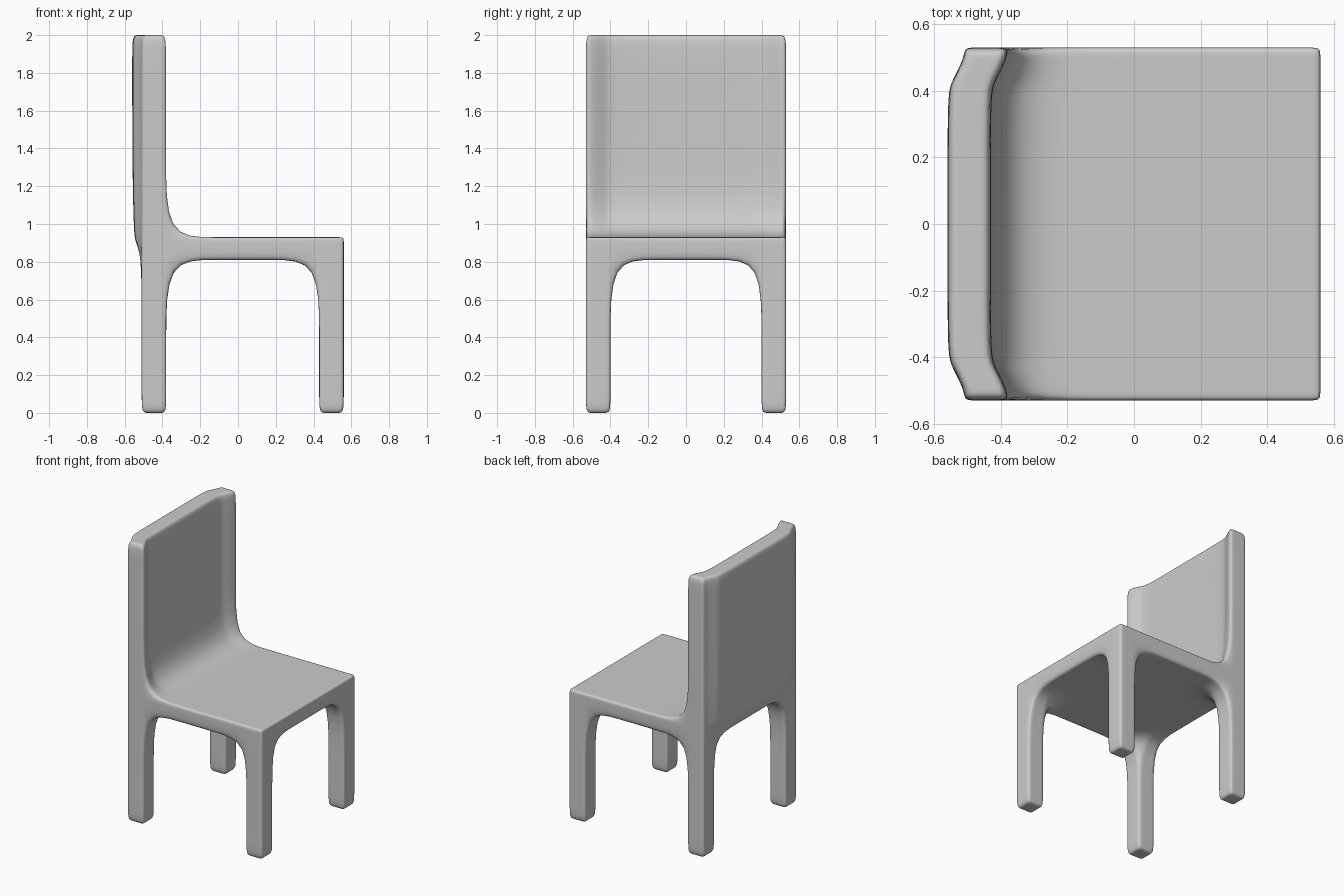
import bpy, bmesh

if "Cube" in bpy.data.objects:
    bpy.data.objects.remove(bpy.data.objects["Cube"])

# Cage lines: pairs close to the edges act as support loops
XS = [-.51, -.48, -.41, -.38, -.14, .19, .43, .46, .53, .56]
YS = [-.53, -.50, -.43, -.40, -.18, .18, .40, .43, .50, .53]
ZS = [0, .1, .4, .81, .905, .93, 1.35, 1.88, 2.0]


def filled(x, y, z):
    """True where the chair is solid: legs, seat slab, backrest."""
    if z < .81:
        return (x < -.38 or x > .43) and abs(y) > .40
    if z < .93:
        return True
    return x < -.38


def solid_cell(i, j, k):
    if not (0 <= i < len(XS) - 1 and 0 <= j < len(YS) - 1 and 0 <= k < len(ZS) - 1):
        return False
    return filled((XS[i] + XS[i + 1]) / 2, (YS[j] + YS[j + 1]) / 2, (ZS[k] + ZS[k + 1]) / 2)


def cage_point(i, j, k):
    """Cage vertex, with the middle of the backrest hollowed backwards."""
    x, y, z = XS[i], YS[j], ZS[k]
    if x < -.37 and z > .9 and abs(y) < .42:
        x -= {.905: .03, .93: .042}.get(z, .05)
    elif x < -.37 and z > .9 and abs(y) < .45:
        x -= {.905: .02, .93: .03}.get(z, .036)
    return x, y, z


bm = bmesh.new()
verts = {}


def vert(key):
    if key not in verts:
        verts[key] = bm.verts.new(cage_point(*key))
    return verts[key]


# Skin the boundary of the solid cells with quads
for i in range(len(XS) - 1):
    for j in range(len(YS) - 1):
        for k in range(len(ZS) - 1):
            if not solid_cell(i, j, k):
                continue
            cell = (i, j, k)
            for axis in range(3):
                for side in (0, 1):
                    other = list(cell)
                    other[axis] += 2 * side - 1
                    if solid_cell(*other):
                        continue
                    u, v = (axis + 1) % 3, (axis + 2) % 3
                    keys = []
                    for du, dv in ((0, 0), (1, 0), (1, 1), (0, 1)):
                        key = list(cell)
                        key[axis] += side
                        key[u] += du
                        key[v] += dv
                        keys.append(tuple(key))
                    if side == 0:
                        keys.reverse()
                    bm.faces.new([vert(q) for q in keys])

for f in bm.faces:
    f.smooth = True
mesh = bpy.data.meshes.new("chair")
bm.to_mesh(mesh)
bm.free()

# One-piece moulded chair, smoothed by subdivision
chair = bpy.data.objects.new("chair", mesh)
bpy.context.collection.objects.link(chair)
sub = chair.modifiers.new("smooth", 'SUBSURF')
sub.levels = sub.render_levels = 2
